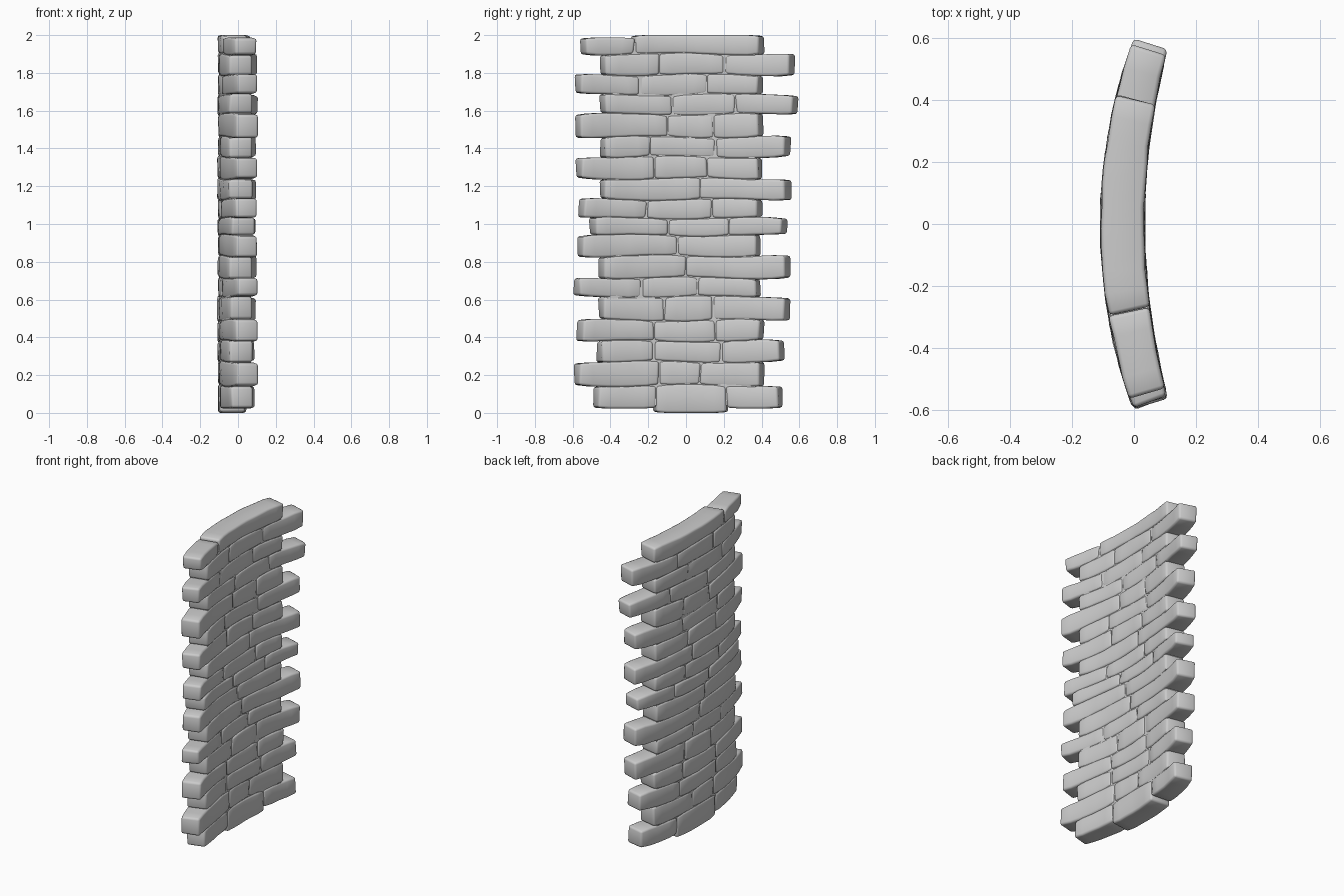
import bpy, bmesh, math, random

random.seed(7)
cube = bpy.data.objects.get("Cube")
if cube:
    bpy.data.objects.remove(cube, do_unlink=True)

RADIUS = 1.9
CENTRE_X = RADIUS - 0.037

grey = bpy.data.materials.new("stone_grey")
grey.use_nodes = True
grey.diffuse_color = (0.6, 0.6, 0.6, 1)
bsdf = grey.node_tree.nodes["Principled BSDF"]
bsdf.inputs["Base Color"].default_value = (0.6, 0.6, 0.6, 1)
bsdf.inputs["Roughness"].default_value = 0.9


def bend(y, z, side, half):
    """Place a point on the curved wall; side is +1 outside, -1 inside."""
    r = RADIUS + side * (half - 0.033 * y * y)
    angle = math.asin(y / (RADIUS + 0.06))
    return (CENTRE_X - r * math.cos(angle), r * math.sin(angle), z)


def add_stone(bm, y0, y1, z0, z1, half, rough):
    """Loft a four-cornered section along the arc, then round its edges."""
    part = bmesh.new()
    count = max(3, round((y1 - y0) / 0.07))
    rings = []
    for i in range(count + 1):
        y = y0 + (y1 - y0) * i / count
        tip = 0.005 * rough if i in (0, count) else 0
        ring = []
        for side, top in ((-1, 0), (1, 0), (1, 1), (-1, 1)):
            z = z1 - tip if top else z0 + tip
            if 0.05 < z < 1.95:
                z += rough * 0.006 * math.sin(8 * y + 11 * z)
            dy = random.uniform(-0.008, 0.004) * rough
            if i == 0:
                dy = -dy
            depth = half + random.uniform(-0.003, 0.003) * rough
            ring.append(part.verts.new(bend(y + dy, z, side, depth)))
        rings.append(ring)
    for a, b in zip(rings, rings[1:]):
        for k in range(4):
            n = (k + 1) % 4
            part.faces.new((a[k], a[n], b[n], b[k]))
    part.faces.new(rings[0])
    part.faces.new(rings[-1][::-1])
    bmesh.ops.recalc_face_normals(part, faces=part.faces)
    if rough:
        sharp = [e for e in part.edges if e.calc_face_angle(0) > 0.7]
        bmesh.ops.bevel(part, geom=sharp, offset=0.013, segments=2,
                        profile=0.5, affect='EDGES', clamp_overlap=True)
    mesh = bpy.data.meshes.new("part")
    part.to_mesh(mesh)
    part.free()
    bm.from_mesh(mesh)
    bpy.data.meshes.remove(mesh)


def make_object(name, bm):
    mesh = bpy.data.meshes.new(name)
    bm.to_mesh(mesh)
    bm.free()
    obj = bpy.data.objects.new(name, mesh)
    bpy.context.collection.objects.link(obj)
    mesh.materials.append(grey)
    bpy.ops.object.select_all(action='DESELECT')
    obj.select_set(True)
    bpy.context.view_layer.objects.active = obj
    bpy.ops.object.shade_smooth_by_angle(angle=math.radians(50))


# Solid core keeps the joints between the stones shallow
bm = bmesh.new()
add_stone(bm, -0.445, 0.39, 0.04, 1.96, 0.064, 0)
make_object("wall_core", bm)

# Courses from top to bottom: top height, then stone ends along the arc
courses = [
    (1.985, -.565, -.29, .415),
    (1.90, -.46, -.15, .22, .585),
    (1.79, -.595, -.26, .12, .41),
    (1.685, -.46, -.08, .28, .60),
    (1.58, -.595, -.1, .16, .41),
    (1.46, -.46, -.2, .17, .56),
    (1.355, -.59, -.18, .12, .41),
    (1.24, -.46, .08, .56),
    (1.13, -.575, -.22, .15, .405),
    (1.03, -.515, -.1, .24, .54),
    (.94, -.58, -.05, .40),
    (.83, -.465, 0, .555),
    (.715, -.60, -.25, .07, .40),
    (.615, -.47, -.12, .15, .555),
    (.49, -.585, -.18, .17, .415),
    (.38, -.475, -.18, .2, .525),
    (.27, -.60, -.15, .08, .415),
    (.145, -.495, -.17, .23, .52),
]
bottoms = [c[0] for c in courses[1:]] + [0.025]

for row, (course, low) in enumerate(zip(courses, bottoms)):
    top, ends = course[0], course[1:]
    bm = bmesh.new()
    for i, (y0, y1) in enumerate(zip(ends, ends[1:])):
        z0, z1 = low - 0.002, top + 0.002
        # Capping stone and foot stone stand proud of their neighbours
        if row == 0 and i == 1:
            z1 = 2.0
        if row == len(courses) - 1 and i == 1:
            z0 = 0.0
        left = y0 - (0.003 if i else 0)
        add_stone(bm, left, y1, z0, z1,
                  0.069 + random.uniform(-0.002, 0.003), 1)
    make_object(f"stone_course_{row + 1:02d}", bm)
